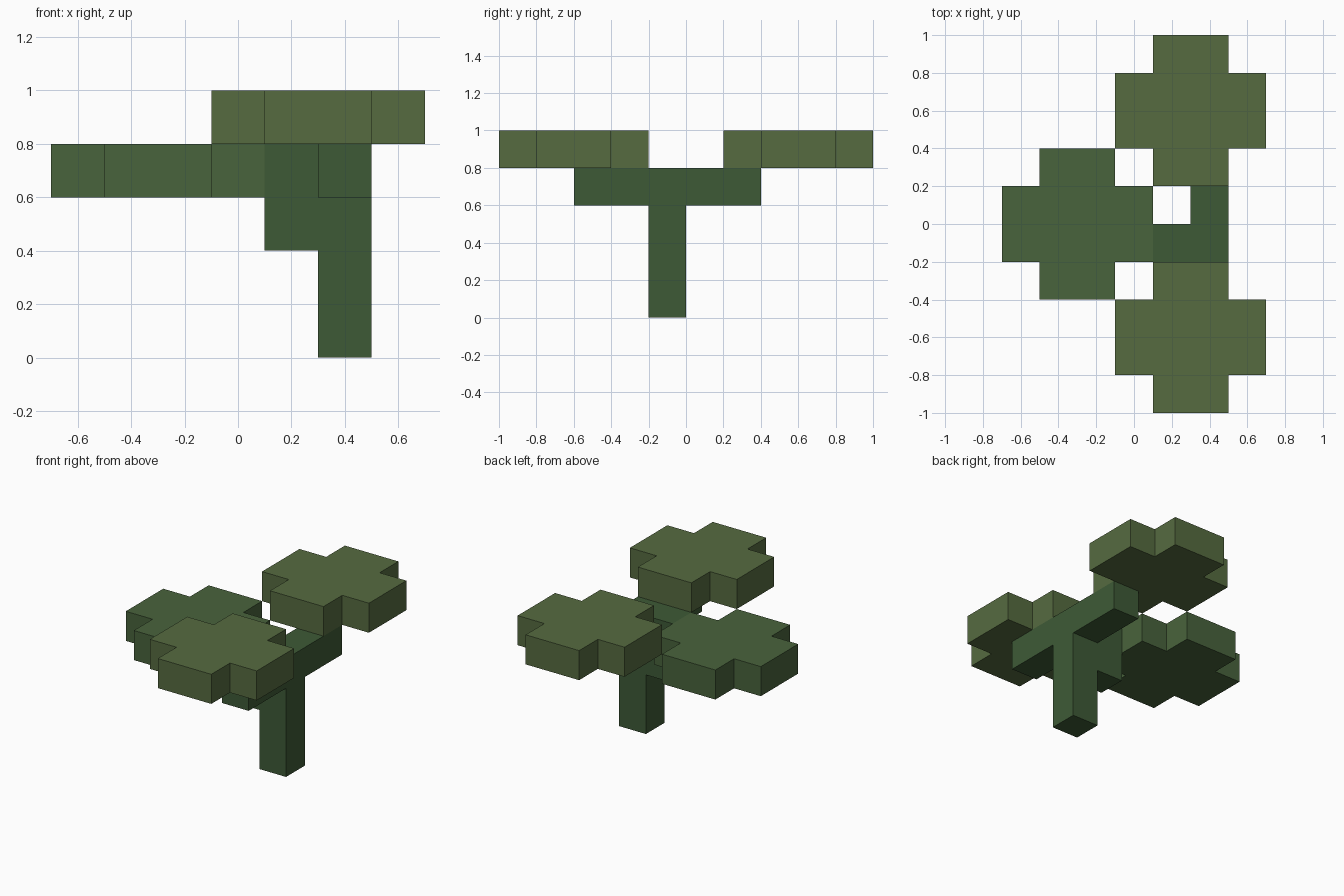
import bpy, bmesh
from mathutils import Vector

if "Cube" in bpy.data.objects:
    bpy.data.objects.remove(bpy.data.objects["Cube"])

U = 0.2                      # block size
X0 = -0.1                    # grid offset along x


def box(x, y, z):
    """Set of grid cells filling the given index ranges."""
    return {(i, j, k) for i in range(*x) for j in range(*y) for k in range(*z)}


def blocks(name, cells, color):
    """Closed mesh of the outer skin of a set of cells, with flat areas merged."""
    bm = bmesh.new()
    for c in cells:
        for a in range(3):
            for s in (-1, 1):
                n = list(c)
                n[a] += s
                if tuple(n) in cells:
                    continue
                b, d = (a + 1) % 3, (a + 2) % 3
                quad = []
                for p, q in ((0, 0), (1, 0), (1, 1), (0, 1)):
                    v = Vector(c)
                    v[a] += s > 0
                    v[b] += p
                    v[d] += q
                    quad.append(bm.verts.new(v * U + Vector((X0, 0, 0))))
                bm.faces.new(quad if s > 0 else quad[::-1])
    bmesh.ops.remove_doubles(bm, verts=bm.verts[:], dist=1e-4)
    bmesh.ops.dissolve_limit(bm, angle_limit=0.01, verts=bm.verts[:], edges=bm.edges[:])
    bmesh.ops.recalc_face_normals(bm, faces=bm.faces[:])
    me = bpy.data.meshes.new(name)
    bm.to_mesh(me)
    bm.free()
    mat = bpy.data.materials.new(name + "_color")
    mat.diffuse_color = (*color, 1)
    mat.use_nodes = True
    mat.node_tree.nodes["Principled BSDF"].inputs["Base Color"].default_value = mat.diffuse_color
    me.materials.append(mat)
    ob = bpy.data.objects.new(name, me)
    bpy.context.collection.objects.link(ob)
    return ob


def canopy(name, i, j, k, color):
    """Plus-shaped slab, 4 x 4 cells with the corners missing."""
    cells = box((i, i + 4), (j + 1, j + 3), (k, k + 1)) | box((i + 1, i + 3), (j, j + 4), (k, k + 1))
    blocks(name, cells, color)


# Trunk, cross branch and short side branch
blocks("trunk_and_branches",
       box((2, 3), (-1, 0), (0, 4))
       | box((2, 3), (-3, 2), (3, 4))
       | box((1, 2), (-1, 0), (2, 4)),
       (0.048, 0.102, 0.037))

# Leaf slabs
UPPER = (0.093, 0.147, 0.051)
canopy("back_canopy", 0, 1, 4, UPPER)
canopy("front_canopy", 0, -5, 4, UPPER)
canopy("left_canopy", -3, -2, 3, (0.066, 0.125, 0.045))
